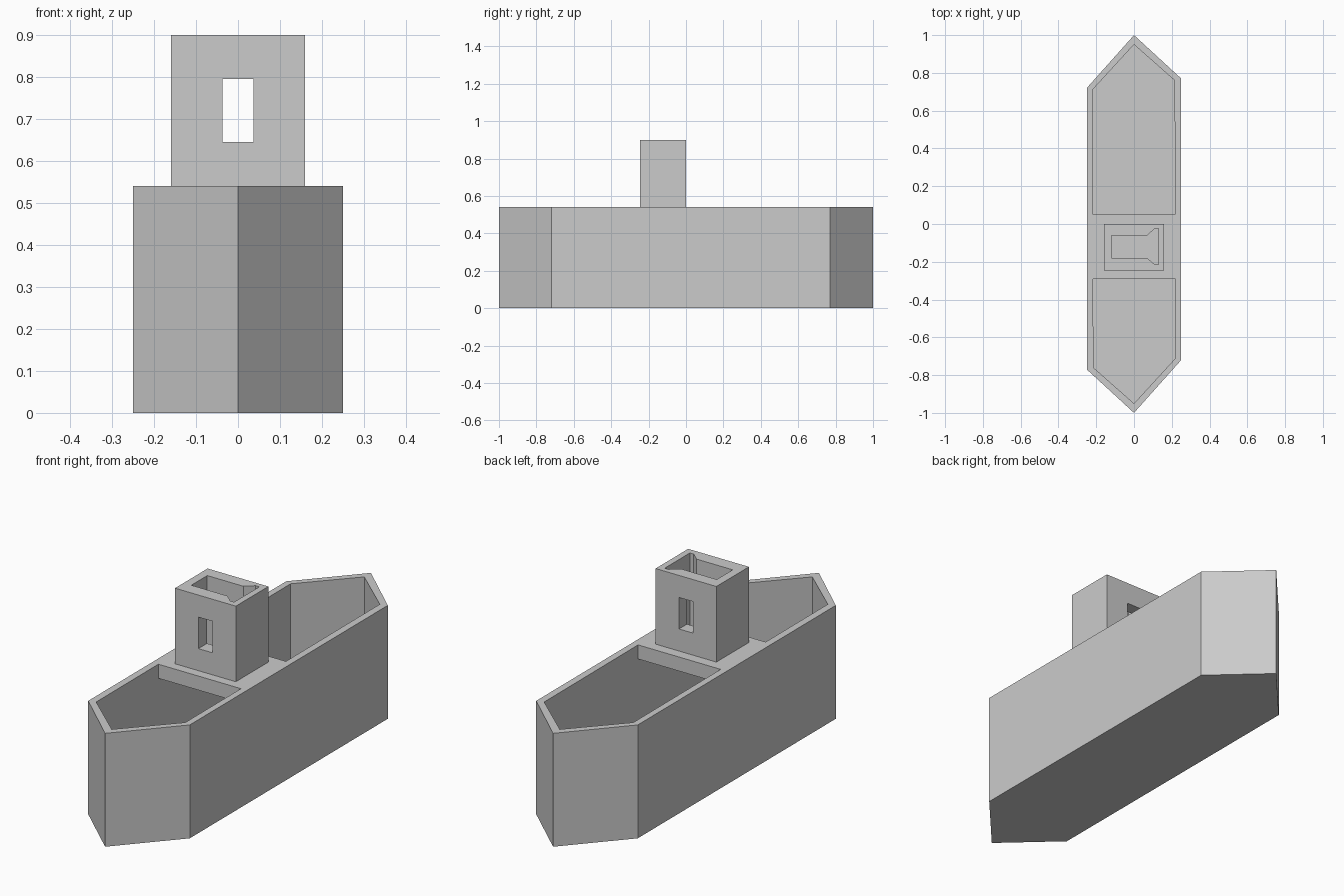
import bpy, bmesh

if "Cube" in bpy.data.objects:
    bpy.data.objects.remove(bpy.data.objects["Cube"])

GREY = bpy.data.materials.new("plain grey")
GREY.diffuse_color = (0.6, 0.6, 0.6, 1)
GREY.use_nodes = True
GREY.node_tree.nodes["Principled BSDF"].inputs["Base Color"].default_value = GREY.diffuse_color


def make_object(name, bm):
    bmesh.ops.recalc_face_normals(bm, faces=bm.faces)
    mesh = bpy.data.meshes.new(name)
    bm.to_mesh(mesh)
    bm.free()
    mesh.materials.append(GREY)
    ob = bpy.data.objects.new(name, mesh)
    bpy.context.collection.objects.link(ob)
    return ob


def ring(bm, points, z):
    return [bm.verts.new((x, y, z)) for x, y in points]


def bridge(bm, a, b):
    n = len(a)
    for i in range(n):
        j = (i + 1) % n
        bm.faces.new((a[i], a[j], b[j], b[i]))


def prism(name, points, z0, z1):
    bm = bmesh.new()
    a, b = ring(bm, points, z0), ring(bm, points, z1)
    bridge(bm, a, b)
    bm.faces.new(a)
    bm.faces.new(b)
    return make_object(name, bm)


def rect(x0, x1, y0, y1):
    return [(x0, y0), (x1, y0), (x1, y1), (x0, y1)]


def cut(target, cutter):
    mod = target.modifiers.new("cut", 'BOOLEAN')
    mod.operation = 'DIFFERENCE'
    mod.solver = 'EXACT'
    mod.object = cutter
    cutter.hide_render = True
    cutter.hide_set(True)


# Hull: open-topped shell, pointed at both ends
HULL_TOP, HOLD_FLOOR = 0.54, 0.05
half_outer = [(0, -1), (0.25, -0.72), (0.25, 0.77)]
half_inner = [(0, -0.95), (0.22, -0.71), (0.215, 0.76)]
outer = half_outer + [(-x, -y) for x, y in half_outer]
inner = half_inner + [(-x, -y) for x, y in half_inner]
bm = bmesh.new()
keel = ring(bm, outer, 0)
rim_out = ring(bm, outer, HULL_TOP)
rim_in = ring(bm, inner, HULL_TOP)
floor = ring(bm, inner, HOLD_FLOOR)
bridge(bm, keel, rim_out)
bridge(bm, rim_out, rim_in)
bridge(bm, rim_in, floor)
bm.faces.new(keel)
bm.faces.new(floor)
make_object("hull", bm)

# Deck plate spanning the hold under the cabin
prism("deck", rect(-0.22, 0.22, -0.29, 0.05), 0.473, HULL_TOP)

# Cabin tower with an open shaft and a window through front and back
cabin = prism("cabin", rect(-0.16, 0.16, -0.245, 0), HULL_TOP, 0.9)
shaft = prism("shaft_cutter",
              [(-0.12, -0.18), (0.07, -0.18), (0.11, -0.215), (0.13, -0.215),
               (0.13, -0.025), (0.11, -0.025), (0.07, -0.06), (-0.12, -0.06)],
              HULL_TOP + 0.01, 1.0)
window = prism("window_cutter", rect(-0.037, 0.037, -0.4, 0.2), 0.645, 0.795)
cut(cabin, shaft)
cut(cabin, window)
